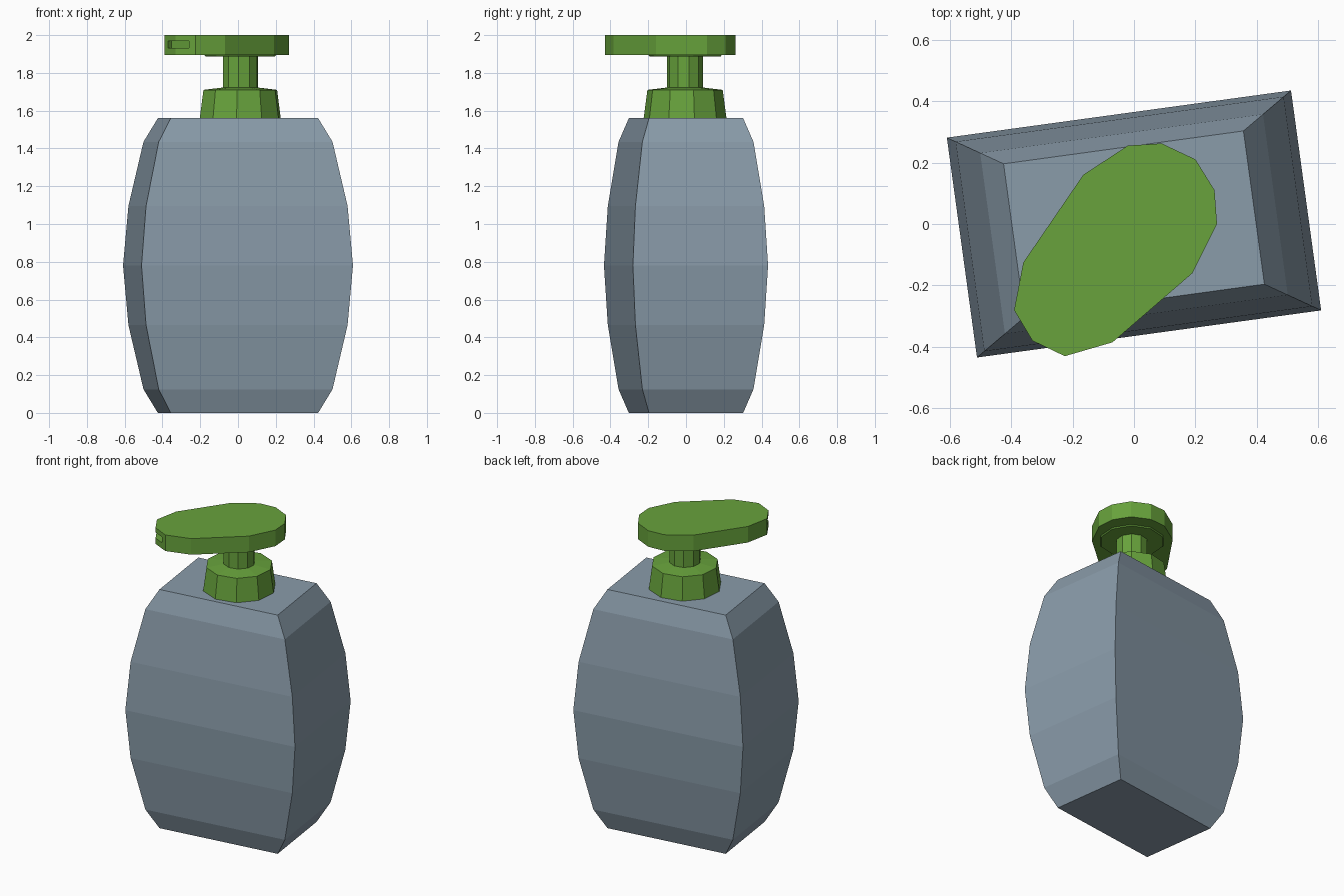
import bpy, bmesh
from math import cos, sin, radians
from mathutils import Matrix, Vector

if "Cube" in bpy.data.objects:
    bpy.data.objects.remove(bpy.data.objects["Cube"])


def material(name, color):
    m = bpy.data.materials.new(name)
    m.diffuse_color = (*color, 1)
    m.use_nodes = True
    m.node_tree.nodes["Principled BSDF"].inputs["Base Color"].default_value = m.diffuse_color
    return m


GREY = material("blue_grey", (0.254, 0.332, 0.402))
GREEN = material("pump_green", (0.138, 0.365, 0.045))


def loft(name, rings, mat):
    """Skin a stack of equal-sized counter-clockwise rings, with flat caps."""
    bm = bmesh.new()
    loops = [[bm.verts.new(p) for p in ring] for ring in rings]
    n = len(loops[0])
    for a, b in zip(loops, loops[1:]):
        for i in range(n):
            j = (i + 1) % n
            bm.faces.new((a[i], a[j], b[j], b[i]))
    bm.faces.new(loops[0][::-1])
    bm.faces.new(loops[-1])
    bmesh.ops.recalc_face_normals(bm, faces=bm.faces)
    me = bpy.data.meshes.new(name)
    bm.to_mesh(me)
    bm.free()
    me.materials.append(mat)
    ob = bpy.data.objects.new(name, me)
    bpy.context.collection.objects.link(ob)
    return ob


AXIS = 49            # direction of the pump head, degrees
CX, CY = 0.012, -0.005


def ring(r, z, sides=10):
    angles = [radians(AXIS + 360 * i / sides) for i in range(sides)]
    return [(CX + r * cos(a), CY + r * sin(a), z) for a in angles]


# Barrel-shaped rectangular bottle, turned slightly
turn = Matrix.Rotation(radians(7.8), 3, 'Z')
profile = [(0, .697), (.125, .822), (.465, .953), (.78, 1),
           (1.095, .953), (1.435, .822), (1.56, .697)]
corners = [(-.565, -.361), (.565, -.361), (.565, .361), (-.565, .361)]
loft("bottle_body",
     [[turn @ Vector((x * s, y * s, z)) for x, y in corners] for z, s in profile], GREY)

# Collar with a slightly domed top
loft("collar", [ring(.22, 1.55), ring(.22, 1.56), ring(.2, 1.71), ring(.1, 1.722)], GREEN)

# Stem, flaring under the head
loft("pump_stem", [ring(.095, 1.715), ring(.095, 1.888),
                   ring(.19, 1.888), ring(.2, 1.9)], GREEN)

# Pump head: rounded wedge outline
outline = [(.27, 0), (.262, .11), (.2, .21), (.09, .262), (-.02, .255), (-.165, .16),
           (-.36, -.125), (-.39, -.28), (-.33, -.38), (-.225, -.43), (-.07, -.385),
           (.19, -.16)]
head = loft("pump_head", [[(x, y, z) for x, y in outline] for z in (1.895, 2.0)], GREEN)

# Spout slot cut into the tip of the head
d = Vector((cos(radians(AXIS + 180)), sin(radians(AXIS + 180)), 0))
side = Vector((-d.y, d.x, 0))
tip = Vector((-.33, -.38, 0))
slot = [tip + d * u + side * v for u, v in
        ((-.055, -.076), (.05, -.076), (.05, .076), (-.055, .076))]
cutter = loft("spout_cutter",
              [[p + Vector((0, 0, z)) for p in slot] for z in (1.932, 1.97)], GREEN)
cutter.hide_render = True
mod = head.modifiers.new("spout_slot", 'BOOLEAN')
mod.operation = 'DIFFERENCE'
mod.solver = 'EXACT'
mod.object = cutter
bpy.context.view_layer.objects.active = head
bpy.ops.object.modifier_apply(modifier=mod.name)
bpy.data.objects.remove(cutter)
